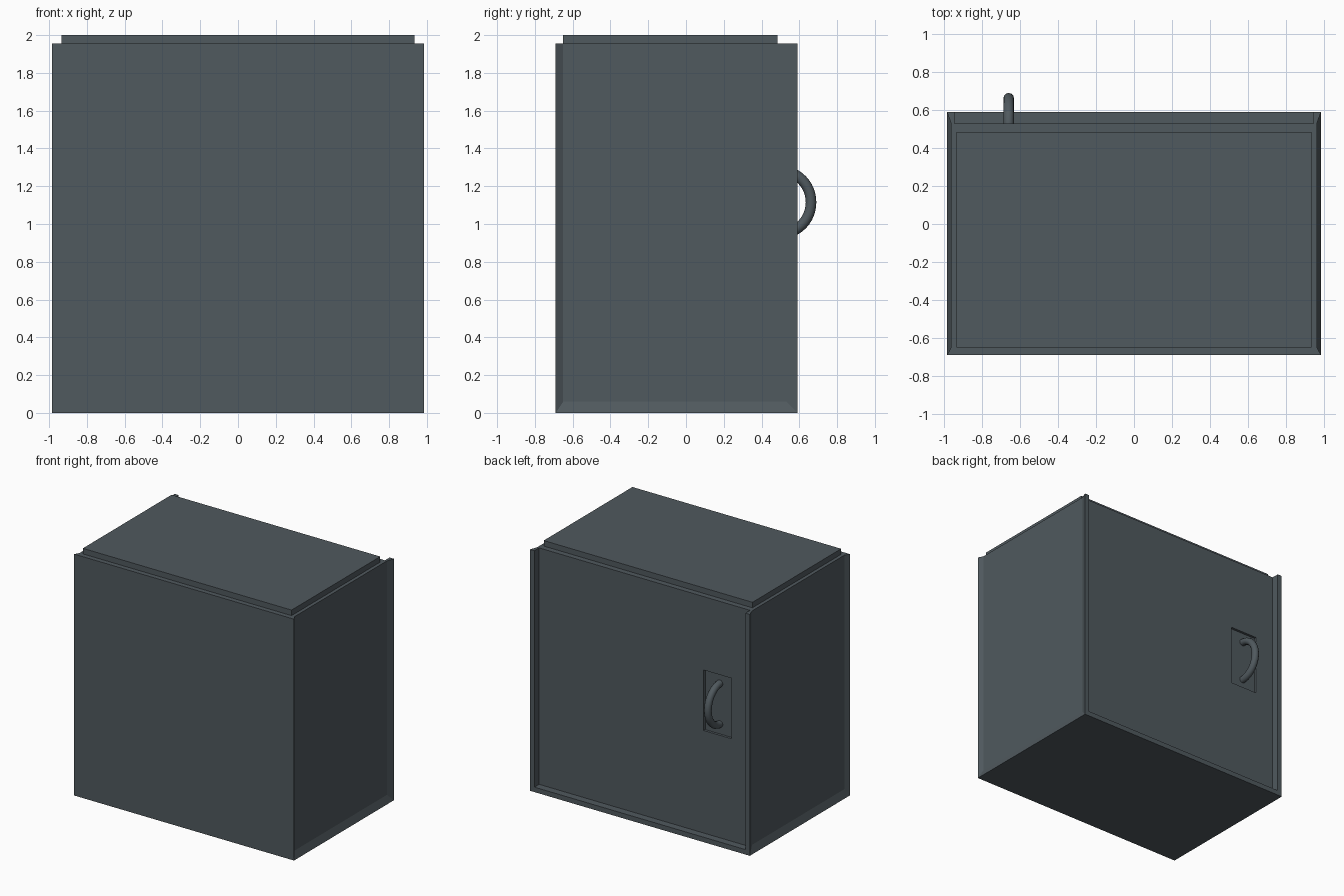
import bpy, bmesh, math

if "Cube" in bpy.data.objects:
    bpy.data.objects.remove(bpy.data.objects["Cube"])

mat = bpy.data.materials.new("dark_slate")
mat.diffuse_color = (0.08, 0.1, 0.112, 1)
mat.use_nodes = True
mat.node_tree.nodes["Principled BSDF"].inputs["Base Color"].default_value = mat.diffuse_color


def finish(name, bm):
    bmesh.ops.recalc_face_normals(bm, faces=bm.faces)
    me = bpy.data.meshes.new(name)
    bm.to_mesh(me)
    bm.free()
    me.materials.append(mat)
    ob = bpy.data.objects.new(name, me)
    bpy.context.collection.objects.link(ob)
    return ob


def box(name, x0, x1, y0, y1, z0, z1):
    bm = bmesh.new()
    bmesh.ops.create_cube(bm, size=1)
    for v in bm.verts:
        v.co.x = x1 if v.co.x > 0 else x0
        v.co.y = y1 if v.co.y > 0 else y0
        v.co.z = z1 if v.co.z > 0 else z0
    return finish(name, bm)


# Cabinet body: plan outline lofted upwards, with sloped-in side panels (t)
# and a recessed door between the back posts (door_y)
def outline(t, door_y):
    px = 0.985 - 0.022 * t
    half = [(0.985, -0.69), (px, -0.69 + 0.04 * t), (px, 0.59 - 0.06 * t),
            (0.985, 0.59), (0.945, 0.59), (0.945, door_y)]
    return half + [(-x, y) for x, y in reversed(half)]


bm = bmesh.new()
rings = []
for z, t, door_y in [(0, 0, 0.59), (0.04, 2 / 3, 0.59), (0.04, 2 / 3, 0.53),
                     (0.06, 1, 0.53), (1.955, 1, 0.53)]:
    rings.append([bm.verts.new((x, y, z)) for x, y in outline(t, door_y)])
for a, b in zip(rings, rings[1:]):
    for i in range(len(a)):
        j = (i + 1) % len(a)
        bm.faces.new((a[i], a[j], b[j], b[i]))
bm.faces.new(rings[0])
bm.faces.new(rings[-1])
bmesh.ops.remove_doubles(bm, verts=bm.verts, dist=0.0005)
bmesh.ops.dissolve_limit(bm, angle_limit=math.radians(1),
                         verts=bm.verts, edges=bm.edges)
body = finish("cabinet_body", bm)

# Shallow pocket behind the handle
cutter = box("pocket_cutter", -0.78, -0.53, 0.51, 0.56, 0.87, 1.36)
cutter.hide_render = True
cutter.hide_set(True)
cut = body.modifiers.new("handle_pocket", 'BOOLEAN')
cut.object = cutter
cut.operation = 'DIFFERENCE'
cut.solver = 'EXACT'

# Raised top slab
box("top_slab", -0.935, 0.935, -0.65, 0.485, 1.95, 2.0)

# Curved door handle
cu = bpy.data.curves.new("door_handle", 'CURVE')
cu.dimensions = '3D'
cu.bevel_depth = 0.028
cu.bevel_resolution = 4
cu.use_fill_caps = True
sp = cu.splines.new('POLY')
n = 24
sp.points.add(n)
for i, p in enumerate(sp.points):
    a = math.pi * i / n
    p.co = (-0.66, 0.505 + 0.157 * math.sin(a), 1.115 + 0.165 * math.cos(a), 1)
cu.materials.append(mat)
handle = bpy.data.objects.new("door_handle", cu)
bpy.context.collection.objects.link(handle)
bpy.context.view_layer.objects.active = handle
handle.select_set(True)
bpy.ops.object.convert(target='MESH')
bpy.ops.object.shade_smooth_by_angle(angle=math.radians(40))
